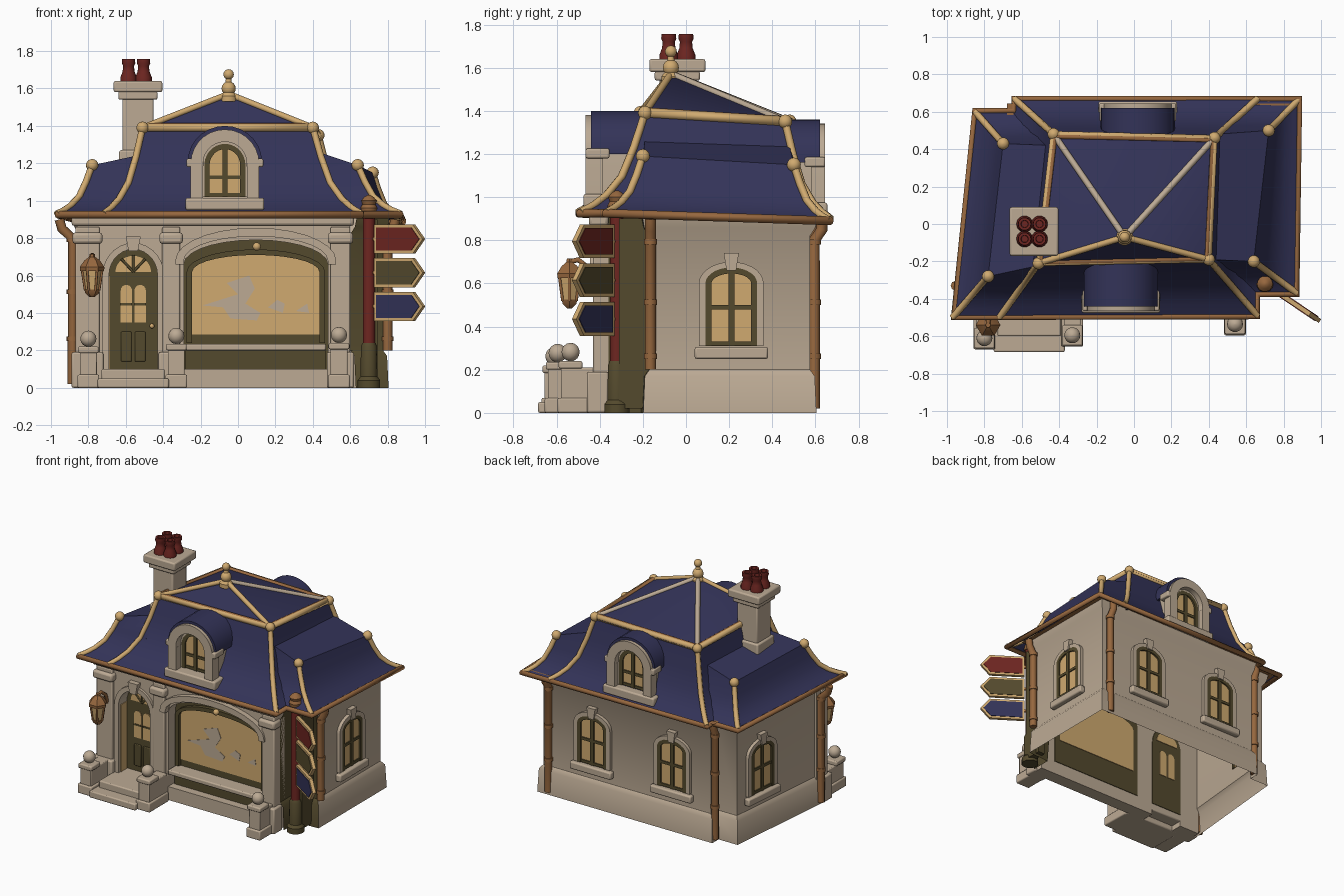
import bpy, bmesh, math
from mathutils import Matrix, Vector

if "Cube" in bpy.data.objects:
    bpy.data.objects.remove(bpy.data.objects["Cube"])

def mat(name, r, g, b):
    m = bpy.data.materials.new(name)
    m.diffuse_color = [((c / 255 + 0.055) / 1.055) ** 2.4 for c in (r, g, b)] + [1]
    m.use_nodes = True
    m.node_tree.nodes["Principled BSDF"].inputs["Base Color"].default_value = m.diffuse_color
    return m

STONE = mat("stone", 188, 170, 148)
NAVY = mat("navy_slate", 51, 51, 88)
SAND = mat("sand_trim", 208, 170, 112)
BROWN = mat("brown_copper", 150, 103, 62)
OLIVE = mat("olive_wood", 84, 74, 45)
RED = mat("dark_red", 110, 38, 33)
I = Matrix.Identity(4)

def mesh(name, verts, faces, m, M=I):
    bm = bmesh.new()
    vs = [bm.verts.new(M @ Vector(v)) for v in verts]
    for f in faces:
        bm.faces.new([vs[i] for i in f])
    bmesh.ops.recalc_face_normals(bm, faces=bm.faces)
    me = bpy.data.meshes.new(name)
    bm.to_mesh(me)
    bm.free()
    me.materials.append(m)
    me.shade_smooth()
    me.set_sharp_from_angle(angle=math.radians(35))
    o = bpy.data.objects.new(name, me)
    bpy.context.collection.objects.link(o)
    return o

def prism(name, pts, y0, y1, m, M=I):
    n = len(pts)
    v = [(x, y, z) for y in (y0, y1) for x, z in pts]
    f = [tuple(range(n)), tuple(range(2 * n - 1, n - 1, -1))]
    f += [(i, (i + 1) % n, n + (i + 1) % n, n + i) for i in range(n)]
    return mesh(name, v, f, m, M)

def box(name, x0, x1, y0, y1, z0, z1, m, M=I, bevel=0):
    o = prism(name, [(x0, z0), (x1, z0), (x1, z1), (x0, z1)], y0, y1, m, M)
    if bevel:
        b = o.modifiers.new("bevel", 'BEVEL')
        b.width, b.segments = bevel, 2
    return o

def arch(cx, hw, z0, zs, rise, n=14):
    arc = [(cx - hw * math.cos(math.pi * i / n), zs + rise * math.sin(math.pi * i / n)) for i in range(n + 1)]
    return [(cx - hw, z0)] + arc + [(cx + hw, z0)]

def ring(name, cx, hw, z0, zs, rise, t, y0, y1, m, M=I):
    pts = arch(cx, hw + t, z0, zs, rise + t) + arch(cx, hw, z0, zs, rise)[::-1]
    return prism(name, pts, y0, y1, m, M)

def tube(name, pts, r, m, closed=False):
    c = bpy.data.curves.new(name, 'CURVE')
    c.dimensions, c.bevel_depth, c.bevel_resolution, c.use_fill_caps = '3D', r, 2, True
    s = c.splines.new('POLY')
    s.points.add(len(pts) - 1)
    for p, q in zip(s.points, pts):
        p.co = (*q, 1)
    s.use_cyclic_u = closed
    c.materials.append(m)
    o = bpy.data.objects.new(name, c)
    bpy.context.collection.objects.link(o)

def lathe(name, prof, loc, m, n=14):
    v = [(r * math.cos(2 * math.pi * i / n), r * math.sin(2 * math.pi * i / n), z) for r, z in prof for i in range(n)]
    f = [(k * n + i, k * n + (i + 1) % n, (k + 1) * n + (i + 1) % n, (k + 1) * n + i)
         for k in range(len(prof) - 1) for i in range(n)]
    f += [tuple(range(n)), tuple(range(len(v) - n, len(v)))]
    return mesh(name, v, f, m, Matrix.Translation(loc))

def ball(name, loc, r, m):
    a = [math.pi * (k + 0.15) / 8.3 for k in range(9)]
    lathe(name, [(r * math.sin(t), -r * math.cos(t)) for t in a], loc, m)

# Walls: side and back shell with plinth, cornice and brown soffit, open below
path = [Vector(p) for p in [(-.85, -.36), (-.77, .5), (-.61, .5), (-.61, .575), (.775, .575), (.775, -.17), (.6, -.18), (.6, -.36)]]
nrm = [Vector((-(b - a).y, (b - a).x)).normalized() for a, b in zip(path, path[1:])]
nrm = [nrm[0]] + nrm + [nrm[-1]]
wv = []
for off, z in [(.03, 0), (.022, .17), (0, .2), (0, .82), (.025, .86), (.035, .91), (.07, .91)]:
    for i, p in enumerate(path):
        q = p + (nrm[i] + nrm[i + 1]) / (1 + nrm[i].dot(nrm[i + 1])) * off
        wv.append((q.x, q.y, z))
k = len(path)
walls = mesh("walls", wv, [(r * k + i, r * k + i + 1, r * k + k + i + 1, r * k + k + i) for r in range(6) for i in range(k - 1)], STONE)
walls.data.materials.append(OLIVE)
walls.data.materials.append(BROWN)
for p in walls.data.polygons:  # dark alcove behind the sign post, brown soffit
    if p.center.z > .9:
        p.material_index = 2
    elif .55 < p.center.x < .74 and p.center.y < -.16:
        p.material_index = 1
# Front wall with door and shop openings notched from the bottom
prism("front_wall", [(-.86, 0)] + arch(-.56, .13, 0, .6, .14) + arch(.095, .385, 0, .66, .13)
      + [(.6, 0), (.6, .92), (-.86, .92)], -.405, -.31, STONE)
box("front_cornice", -.89, .62, -.45, -.36, .865, .92, STONE, bevel=.015)
box("front_soffit", -.94, .64, -.495, -.36, .915, .925, BROWN)
for x0, x1 in [(-.88, -.73), (-.415, -.3), (.485, .61)]:
    box("pilaster", x0 + .01, x1 - .01, -.43, -.36, 0, .86, STONE, bevel=.008)
    box("pilaster_base", x0 - .01, x1 + .01, -.46, -.36, 0, .19, STONE, bevel=.01)
    box("pilaster_capital", x0 - .005, x1 + .005, -.455, -.36, .77, .83, STONE, bevel=.015)

# Arched windows in local space, facing -y
def window(name, M, hw, z0, zs, rise, s=.03):
    prism(name + "_glass", arch(0, hw, z0, zs, rise), -.012, .01, SAND, M)
    ring(name + "_frame", 0, hw - .028, z0, zs, rise - .024, .028, -.024, .012, OLIVE, M)
    ring(name + "_surround", 0, hw, z0, zs, rise, s, -.024, 0, STONE, M)
    box(name + "_mullion", -.014, .014, -.022, .0, z0, zs + rise - .01, OLIVE, M)
    for z in (z0 + .012, z0 + (zs - z0) * .62):
        box(name + "_rail", -hw + .01, hw - .01, -.02, .0, z - .01, z + .01, OLIVE, M)

for name, x, y, a in [("right_window", .775, .21, 90), ("left_window", -.796, .26, -95.3),
                      ("back_window_a", .36, .575, 180), ("back_window_b", -.3, .575, 180)]:
    M = Matrix.Translation((x, y, 0)) @ Matrix.Rotation(math.radians(a), 4, 'Z')
    window(name, M, .12, .31, .6, .07)
    box(name + "_sill", -.17, .17, -.045, 0, .25, .305, STONE, M, .01)
    prism(name + "_keystone", [(-.022, .66), (.022, .66), (.035, .74), (-.035, .74)], -.035, 0, STONE, M)

# Door with fanlight, set back in its arch
D = Matrix.Translation((0, .045, 0))
prism("door", arch(-.56, .13, .09, .6, .14), -.37, -.35, OLIVE, D)
prism("fanlight", arch(-.56, .095, .62, .62, .085), -.375, -.345, SAND, D)
for a in (50, 90, 130):
    c, s = math.cos(math.radians(a)), math.sin(math.radians(a))
    tube("fanlight_bar", [(-.56, -.33, .62), (-.56 + .1 * c, -.33, .62 + .09 * s)], .007, OLIVE)
for cx in (-.597, -.523):
    prism("door_glass", arch(cx, .03, .35, .52, .03), -.376, -.345, SAND, D)
    box("door_glass_bar", cx - .03, cx + .03, -.38, -.36, .44, .452, OLIVE, D)
    box("door_panel", cx - .028, cx + .028, -.38, -.36, .14, .3, OLIVE, D, .005)
ball("door_knob", (-.46, -.34, .33), .013, SAND)
box("door_jamb_trim", -.692, -.685, -.4, -.33, .1, .6, SAND)
ring("door_surround", -.56, .13, .09, .6, .14, .035, -.425, -.39, STONE)
prism("door_keystone", [(-.585, .73), (-.535, .73), (-.52, .81), (-.6, .81)], -.445, -.39, STONE)

# Shop window
prism("shop_frame", arch(.095, .385, .1, .66, .13), -.365, -.35, OLIVE, D)
prism("shop_glass", arch(.095, .34, .285, .62, .09), -.372, -.345, SAND, D)
ring("shop_inner_frame", .095, .34, .24, .62, .09, .03, -.395, -.36, OLIVE, D)
ring("shop_arch", .095, .385, .66, .68, .13, .045, -.445, -.39, STONE)
for pts in ([(-.19, .44), (-.08, .43), (-.04, .37), (.1, .36), (.12, .4), (.04, .45), (.09, .53), (.06, .6), (-.06, .56), (0, .5)],
            [(.16, .43), (.24, .4), (.25, .45), (.21, .47)], [(.31, .41), (.38, .4), (.37, .45)]):
    prism("glass_reflection", pts, -.375, -.37, STONE, D)
box("shop_sill", -.28, .47, -.43, -.31, .2, .235, STONE, bevel=.008)
box("shop_panel", -.28, .47, -.35, -.31, .1, .2, OLIVE)
box("shop_base", -.29, .48, -.41, -.31, 0, .1, STONE)
ball("shop_ornament", (.1, -.4, .755), .022, SAND)

# Steps and ball-topped posts
box("lower_step", -.75, -.37, -.685, -.4, 0, .05, STONE, bevel=.008)
box("upper_step", -.73, -.39, -.6, -.31, .04, .1, STONE, bevel=.008)
for x, y, h in [(-.8, -.61, .22), (-.33, -.595, .235), (.54, -.535, .24)]:
    box("post", x - .045, x + .045, y - .045, y + .17, 0, h - .03, STONE, bevel=.006)
    box("post_base", x - .058, x + .058, y - .06, y + .17, 0, .07, STONE, bevel=.008)
    box("post_cap", x - .055, x + .055, y - .055, y + .055, h - .035, h, STONE, bevel=.008)
    ball("post_ball", (x, y, h + .042), .043, STONE)

# Mansard roofs: concave lofts between eave and top corners
CURVE = [(1, 0), (.8, .07), (.6, .17), (.36, .36), (.17, .66), (0, 1)]
def hip(b, t):
    return [(t[0] + (b[0] - t[0]) * h, t[1] + (b[1] - t[1]) * h, b[2] + (t[2] - b[2]) * v) for h, v in CURVE]

def mansard(name, bot, top, cap, hips):
    cols = [hip(b, t) + [c] for b, t, c in zip(bot, top, cap)]
    n = len(cols[0])
    mesh(name, sum(cols, []), [(i * n + j, (i + 1) % 4 * n + j, (i + 1) % 4 * n + j + 1, i * n + j + 1)
                              for i in range(4) for j in range(n - 1)], NAVY)
    for i in hips:
        tube(name + "_hip_trim", cols[i][:-1], .018, SAND)
        ball(name + "_trim_ball", top[i], .033, SAND)

apex = (-.05, -.07, 1.57)
def toward_apex(p, f, dz=0):
    return (apex[0] + (p[0] - apex[0]) * f, apex[1] + (p[1] - apex[1]) * f, p[2] + dz)

top = [(-.51, -.21, 1.39), (.4, -.19, 1.39), (.43, .46, 1.35), (-.43, .48, 1.35)]
mansard("main_roof", [(-.72, -.5, .93), (.66, -.49, .93), (.66, .67, .9), (-.64, .67, .9)], top,
        [toward_apex(p, .9) for p in top], range(4))
mansard("left_roof", [(-.97, -.5, .93), (-.7, -.5, .93), (-.62, .6, .9), (-.85, .6, .9)],
        [(-.78, -.28, 1.19), (-.5, -.27, 1.2), (-.42, .43, 1.18), (-.7, .43, 1.15)],
        [(-.5, -.22, 1.25), (-.48, -.22, 1.25), (-.42, .42, 1.22), (-.45, .42, 1.22)], (0, 3))
mansard("right_roof", [(.6, -.37, .93), (.87, -.37, .93), (.885, .67, .89), (.6, .67, .89)],
        [(.4, -.2, 1.2), (.64, -.2, 1.19), (.72, .5, 1.15), (.4, .5, 1.18)],
        [(.38, -.19, 1.26), (.4, -.19, 1.27), (.44, .48, 1.24), (.4, .48, 1.24)], (1, 2))
mesh("upper_roof", [toward_apex(p, 1.03, -.005) for p in top] + [apex], [(i, (i + 1) % 4, 4) for i in range(4)], NAVY)
tube("upper_roof_border", top, .023, SAND, True)
tube("upper_roof_border_inner", [toward_apex(p, .98, .008) for p in top], .018, BROWN, True)
for i, p in enumerate(top):
    tube("ridge_trim", [p, apex], .017, STONE if i > 1 else SAND)
lathe("finial_stem", [(.045, -.03), (.045, .0), (.02, .03), (.013, .12)], (apex[0], apex[1], 1.56), SAND)
ball("finial_ball", (apex[0], apex[1], 1.6), .038, SAND)
ball("finial_top", (apex[0], apex[1], 1.675), .028, SAND)
tube("gutter", [(-.965, -.5, .925), (.66, -.495, .925), (.66, -.375, .925), (.87, -.375, .925), (.885, .67, .89),
                (-.64, .67, .895), (-.64, .605, .895), (-.85, .605, .895)], .02, BROWN, True)

# Dormers front and back: deep hood around a recessed window
for name, x, y, a, dz, ln, h in [("front_dormer", -.07, -.385, 0, 0, .2, .06), ("back_dormer", .02, .58, math.pi, -.04, .15, .045)]:
    M = Matrix.Translation((x, y, dz)) @ Matrix.Rotation(a, 4, 'Z')
    prism(name + "_body", arch(0, .165, .95, 1.2, .17), 0, ln, STONE, M)
    ring(name + "_roof", 0, .178, 1.2, 1.21, .17, .02, -h + .005, ln + .02, NAVY, M)
    window(name + "_window", M, .11, 1.02, 1.19, .11, .02)
    ring(name + "_hood", 0, .117, .95, 1.2, .115, .066, -h - .02, 0, STONE, M)
    box(name + "_sill", -.21, .21, -h - .03, .03, .95, 1.015, STONE, M, .01)
    for s in (-1, 1):
        box(name + "_shoulder", s * .16 - .045, s * .16 + .045, -h - .02, .03, 1.18, 1.225, STONE, M, .008)

# Chimney with four pots
cx, cy = -.535, -.04
for nm, h, z0, z1 in [("foot", .1, 1.1, 1.27), ("shaft", .083, 1.2, 1.56), ("neck", .105, 1.54, 1.585), ("cap", .13, 1.58, 1.64)]:
    box("chimney_" + nm, cx - h, cx + h, cy - h, cy + h, z0, z1, STONE, bevel=.01)
for sx in (-1, 1):
    for sy in (-1, 1):
        lathe("chimney_pot", [(.044, 1.63), (.044, 1.66), (.032, 1.69), (.029, 1.72), (.036, 1.735), (.034, 1.757), (.02, 1.757), (.018, 1.74)],
              (cx - .01 + sx * .04, cy + sy * .04, 0), RED)

# Downpipes
for x, y, dx, dy, z0 in [(-.885, -.33, -.07, 0, .02), (.8, -.165, .04, 0, .2), (.72, .595, 0, .035, .02), (-.64, .57, 0, .02, .02)]:
    tube("downpipe", [(x + dx, y + dy, .9), (x + dx * .8, y + dy, .85), (x, y, .8), (x, y, z0)], .026, BROWN)
    for z in (.25, .5, .78):
        lathe("pipe_collar", [(.031, z), (.031, z + .025)], (x, y, 0), BROWN)

# Wall lantern
L = (-.78, -.54, 0)
lathe("lantern_glass", [(.036, .52), (.052, .63)], L, SAND, 6)
lathe("lantern_roof", [(.064, .625), (.066, .645), (.042, .68), (.016, .7), (.014, .715)], L, BROWN, 6)
lathe("lantern_base", [(.014, .485), (.036, .505), (.042, .525)], L, BROWN, 6)
for i in range(6):
    c, s = math.cos(i * math.pi / 3), math.sin(i * math.pi / 3)
    tube("lantern_bar", [(-.78 + .037 * c, -.54 + .037 * s, .52), (-.78 + .054 * c, -.54 + .054 * s, .632)], .007, BROWN)
tube("lantern_bracket", [(-.78, -.42, .6), (-.78, -.45, .67), (-.78, -.5, .71), (-.78, -.54, .7)], .012, BROWN)

# Sign post with three arrow boards
P = (.7, -.32, 0)
lathe("sign_post", [(.033, .2), (.033, .95)], P, RED)
lathe("sign_post_base", [(.06, 0), (.06, .04), (.045, .06), (.043, .22), (.034, .24)], P, OLIVE)
box("sign_post_back", .69, .745, -.31, -.17, .02, .9, OLIVE)
lathe("sign_post_cap", [(.04, .93), (.045, .96), (.035, .98), (.042, 1.0), (.025, 1.02), (.008, 1.03)], P, BROWN)
for z, m in [(.795, RED), (.615, OLIVE), (.435, NAVY)]:
    M = Matrix.Translation((P[0], P[1], z)) @ Matrix.Rotation(math.radians(-34), 4, 'Z')
    for nm, d, t, mm in [("sign_border", 0, .012, SAND), ("sign_face", .016, .016, m)]:
        prism(nm, [(.04 + d, -.078 + d), (.29 - d * .5, -.078 + d), (.355 - d * 1.3, 0),
                   (.29 - d * .5, .078 - d), (.04 + d, .078 - d)], -t, t, mm, M)
    tube("sign_bracket", [(P[0], P[1], z), tuple(M @ Vector((.06, 0, 0)))], .012, BROWN)
